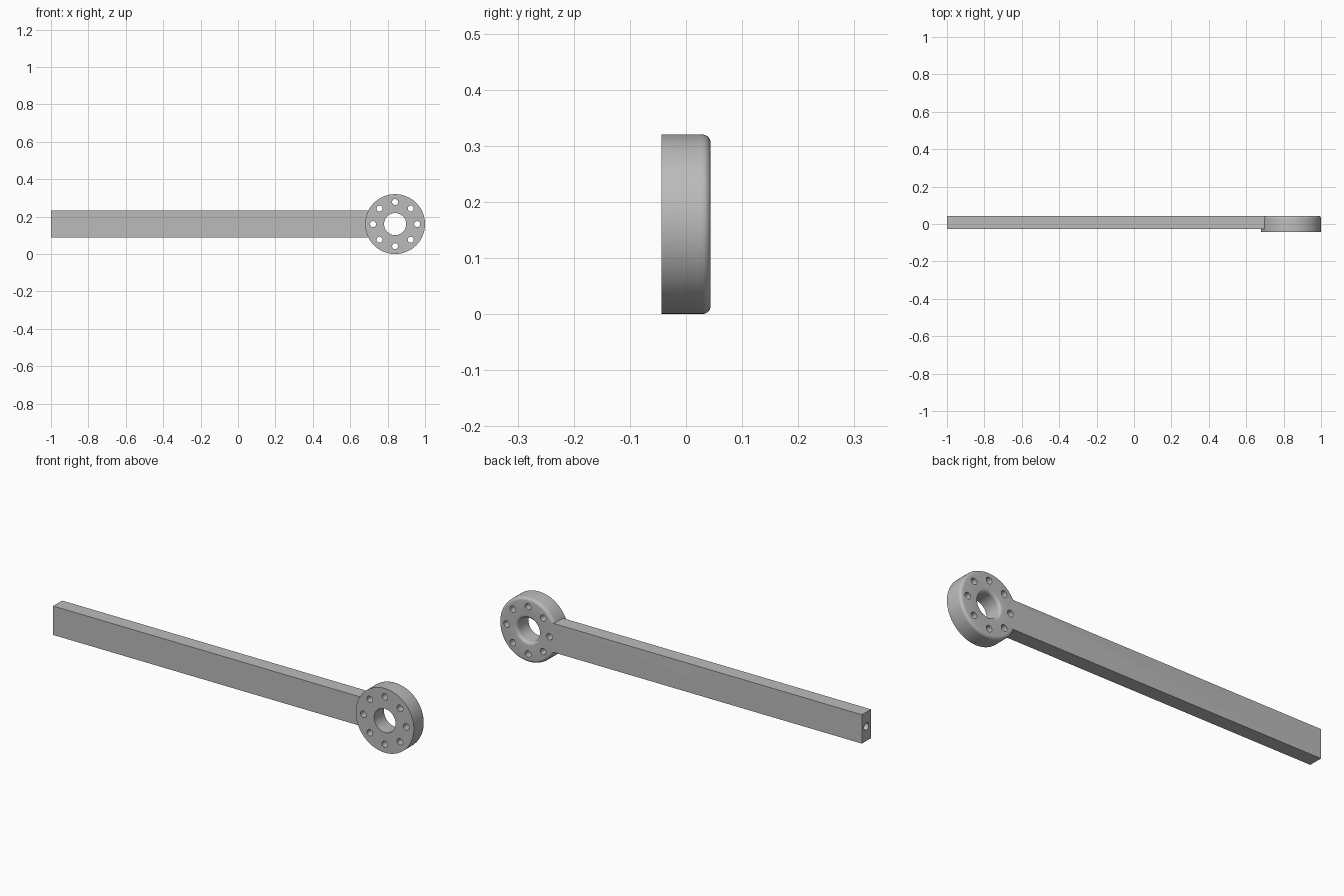
import bpy, bmesh, math
from mathutils import Matrix, Vector

if "Cube" in bpy.data.objects:
    bpy.data.objects.remove(bpy.data.objects["Cube"], do_unlink=True)

HUB = Vector((0.84, 0, 0.16))
FRONT, BACK = -0.044, 0.044
OUTER, BORE, FILLET = 0.16, 0.059, 0.015

steel = bpy.data.materials.new("plain grey")
steel.use_nodes = True
grey = (0.5, 0.5, 0.5, 1)
steel.diffuse_color = grey
steel.node_tree.nodes["Principled BSDF"].inputs["Base Color"].default_value = grey


def add_object(name, bm):
    bmesh.ops.recalc_face_normals(bm, faces=bm.faces)
    mesh = bpy.data.meshes.new(name)
    bm.to_mesh(mesh)
    bm.free()
    mesh.materials.append(steel)
    obj = bpy.data.objects.new(name, mesh)
    bpy.context.collection.objects.link(obj)
    return obj


def add_cylinder(bm, centre, radius, depth, axis, segments=24):
    turn = Vector((0, 0, 1)).rotation_difference(Vector(axis)).to_matrix().to_4x4()
    bmesh.ops.create_cone(bm, cap_ends=True, segments=segments, radius1=radius,
                          radius2=radius, depth=depth,
                          matrix=Matrix.Translation(centre) @ turn)


def combine(target, other, operation):
    mod = target.modifiers.new(operation.lower(), 'BOOLEAN')
    mod.object, mod.operation, mod.solver = other, operation, 'EXACT'
    bpy.context.view_layer.objects.active = target
    bpy.ops.object.modifier_apply(modifier=mod.name)
    bpy.data.objects.remove(other, do_unlink=True)


# Hub ring: turned profile with rounded rims on the back
profile = [(BORE, FRONT), (OUTER, FRONT)]
for i in range(7):
    a = math.radians(15 * i)
    profile.append((OUTER - FILLET + FILLET * math.cos(a), BACK - FILLET + FILLET * math.sin(a)))
for i in range(7):
    a = math.radians(90 + 15 * i)
    profile.append((BORE + FILLET + FILLET * math.cos(a), BACK - FILLET + FILLET * math.sin(a)))
bm = bmesh.new()
verts = [bm.verts.new(HUB + Vector((r, y, 0))) for r, y in profile]
edges = [bm.edges.new((v, verts[i - 1])) for i, v in enumerate(verts)]
bmesh.ops.spin(bm, geom=verts + edges, cent=HUB, axis=(0, 1, 0),
               angle=math.tau, steps=96, use_merge=True)
bmesh.ops.remove_doubles(bm, verts=bm.verts, dist=1e-5)
arm = add_object("lever_arm_with_hub", bm)

# Straight bar, flush with the back of the hub
bm = bmesh.new()
bmesh.ops.create_cube(bm, size=1)
low, high = Vector((-1, -0.027, 0.088)), Vector((0.73, BACK, 0.232))
bmesh.ops.scale(bm, vec=high - low, verts=bm.verts)
bmesh.ops.translate(bm, vec=(low + high) / 2, verts=bm.verts)
combine(arm, add_object("bar", bm), 'UNION')

# Bolt circle and the blind hole in the bar's end
bm = bmesh.new()
for i in range(8):
    a = math.tau * i / 8
    add_cylinder(bm, HUB + 0.118 * Vector((math.cos(a), 0, math.sin(a))), 0.016, 0.3, (0, 1, 0))
add_cylinder(bm, Vector((-1, 0.008, 0.16)), 0.018, 0.4, (1, 0, 0))
combine(arm, add_object("hole_cutter", bm), 'DIFFERENCE')

bpy.ops.object.select_all(action='DESELECT')
arm.select_set(True)
bpy.context.view_layer.objects.active = arm
bpy.ops.object.shade_smooth_by_angle(angle=math.radians(30))
